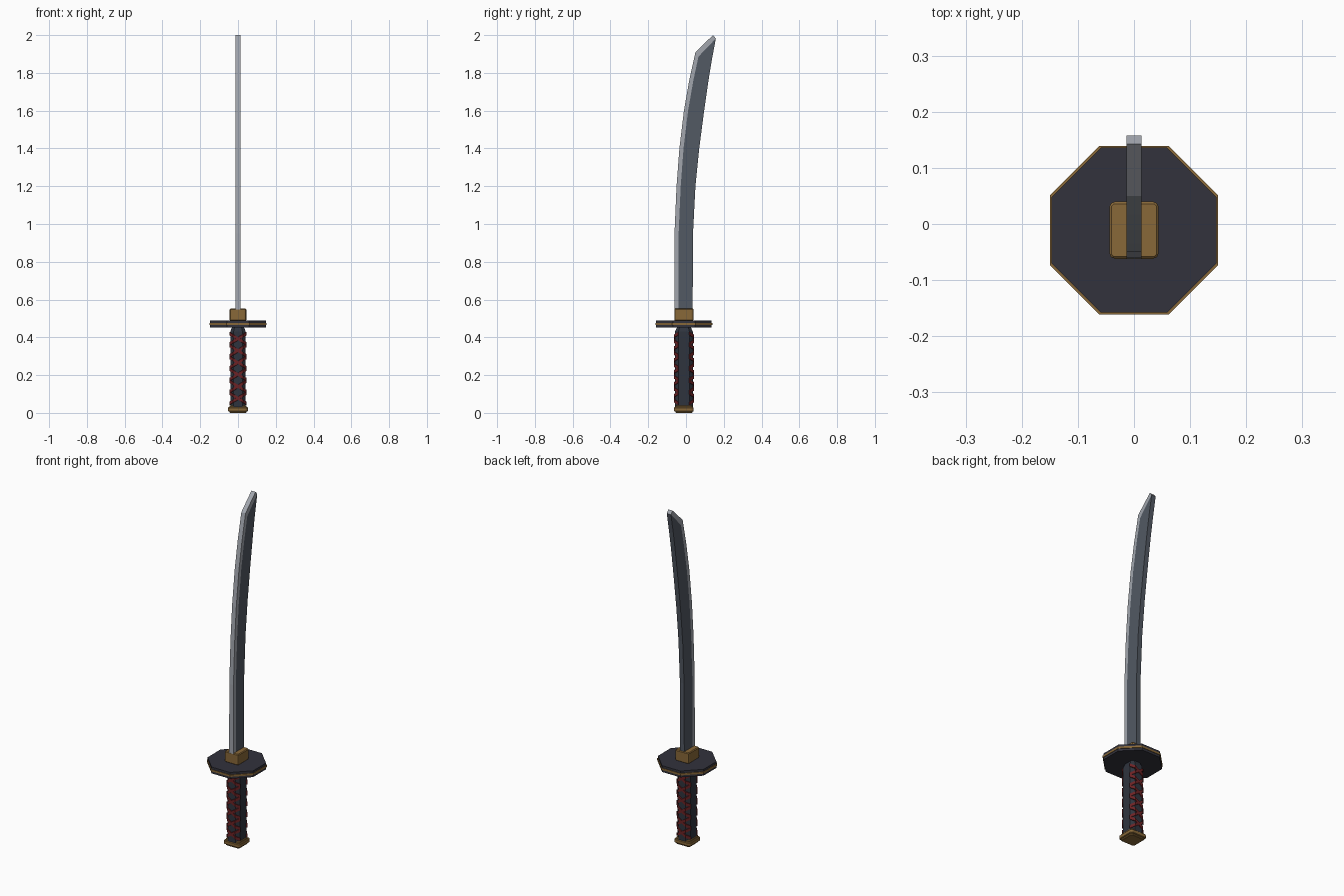
import bpy, bmesh, math
from mathutils import Vector

if "Cube" in bpy.data.objects:
    bpy.data.objects.remove(bpy.data.objects["Cube"], do_unlink=True)


def material(name, r, g, b):
    m = bpy.data.materials.new(name)
    m.use_nodes = True
    m.diffuse_color = (r, g, b, 1)
    m.node_tree.nodes["Principled BSDF"].inputs["Base Color"].default_value = (r, g, b, 1)
    return m


STEEL = material("dark steel", 0.085, 0.10, 0.125)
EDGE = material("pale edge steel", 0.36, 0.38, 0.42)
GOLD = material("old gold", 0.25, 0.14, 0.04)
IRON = material("dark iron", 0.032, 0.032, 0.045)
GRIP = material("blue black grip", 0.028, 0.034, 0.048)
RED = material("dark red cord", 0.15, 0.016, 0.018)
MID = -0.011  # common centre line of the hilt in y


def finish(name, bm, *mats, bevel=0):
    bmesh.ops.remove_doubles(bm, verts=bm.verts, dist=0.0001)
    bmesh.ops.recalc_face_normals(bm, faces=bm.faces)
    mesh = bpy.data.meshes.new(name)
    bm.to_mesh(mesh)
    bm.free()
    for m in mats:
        mesh.materials.append(m)
    ob = bpy.data.objects.new(name, mesh)
    bpy.context.collection.objects.link(ob)
    if bevel:
        mod = ob.modifiers.new("bevel", "BEVEL")
        mod.width = bevel
        mod.segments = 1
    return ob


def loft(bm, rings):
    """Skin closed rings of points and cap both ends."""
    loops = [[bm.verts.new(p) for p in ring] for ring in rings]
    n = len(loops[0])
    for a, b in zip(loops, loops[1:]):
        for i in range(n):
            j = (i + 1) % n
            bm.faces.new((a[i], a[j], b[j], b[i]))
    bm.faces.new(loops[0][::-1])
    bm.faces.new(loops[-1])


def chamfered(hx, hy, cut, z):
    """Rectangle with cut corners at height z."""
    pts = []
    for sx, sy in ((1, 1), (-1, 1), (-1, -1), (1, -1)):
        pair = [(sx * hx, sy * (hy - cut)), (sx * (hx - cut), sy * hy)]
        pts += pair if sx * sy > 0 else pair[::-1]
    return [(x, MID + y, z) for x, y in pts]


def prism(name, mat, hx, hy, cut, z0, z1, bevel=0):
    bm = bmesh.new()
    loft(bm, [chamfered(hx, hy, cut, z0), chamfered(hx, hy, cut, z1)])
    return finish(name, bm, mat, bevel=bevel)


# Pommel: a gold cap with a slightly wider middle rim
bm = bmesh.new()
for h, z0, z1 in ((0.045, 0, 0.04), (0.052, 0.008, 0.03)):
    loft(bm, [chamfered(h, h, 0.008, z0), chamfered(h, h, 0.008, z1)])
finish("pommel", bm, GOLD, bevel=0.003)

# Grip core with cut corners, narrowing under the guard
bm = bmesh.new()
loft(bm, [chamfered(0.041, 0.047, 0.018, 0.03), chamfered(0.041, 0.047, 0.018, 0.43),
          chamfered(0.031, 0.036, 0.013, 0.455)])
finish("grip_core", bm, GRIP)

# Crossed cord bands over the front and back of the grip
HALF_WIDTH, TURNS, LOW, HIGH = 0.008, 6, 0.046, 0.424
pitch = (HIGH - LOW) / TURNS
outline = [(-0.041, 0.028), (-0.023, 0.047), (0.023, 0.047), (0.041, 0.028)]
bm = bmesh.new()
for side in (-1, 1):
    for lean in (-1, 1):
        for k in range(TURNS):
            rings = []
            for x, y in outline:
                z = LOW + pitch * (k + 0.5) + lean * x / 0.082 * (pitch - 2 * HALF_WIDTH * 0.6)
                rings.append([(x * s, MID + side * y * s, z + w)
                              for s, w in ((0.96, -HALF_WIDTH), (1.12, -HALF_WIDTH),
                                           (1.12, HALF_WIDTH), (0.96, HALF_WIDTH))])
            loft(bm, rings)
finish("grip_cord", bm, RED)

# Octagonal guard: two iron plates around a gold rim
oct_cut = 0.15 * (2 - math.sqrt(2))
for name, z0, z1 in (("guard_lower_plate", 0.453, 0.466), ("guard_upper_plate", 0.477, 0.49)):
    prism(name, IRON, 0.147, 0.147, oct_cut, z0, z1)
prism("guard_rim", GOLD, 0.15, 0.15, oct_cut, 0.466, 0.477)

# Blade collar
prism("blade_collar", GOLD, 0.044, 0.051, 0.006, 0.488, 0.552, bevel=0.005)

# Curved blade: rows of (edge, strip line, spine) as (y, z)
THICK = 0.0135
stations = [(0.5, -0.062, 0.035), (0.95, -0.061, 0.037), (1.2, -0.05, 0.05),
            (1.4, -0.035, 0.07), (1.6, -0.011, 0.096), (1.76, 0.017, 0.119)]
rows = [((e, z), (e + 0.022, z), (s, z)) for z, e, s in stations]
rows.append(((0.05, 1.91), (0.066, 1.886), (0.137, 1.87)))
rows.append(((0.143, 2.0), (0.158, 1.982), (0.158, 1.982)))
bm = bmesh.new()
grid = {sx: [[bm.verts.new((sx * THICK, y, z)) for y, z in row] for row in rows] for sx in (-1, 1)}
L, R = grid[-1], grid[1]


def face(verts, index):
    bm.faces.new(verts).material_index = index


for i in range(len(rows) - 1):
    last = i == len(rows) - 2
    for g in (L, R):
        face((g[i][0], g[i][1], g[i + 1][1], g[i + 1][0]), 1)
        body = (g[i][1], g[i][2], g[i + 1][1])
        face(body if last else body[:2] + (g[i + 1][2], g[i + 1][1]), 0)
    end = 1 if last else 2
    face((L[i][0], L[i + 1][0], R[i + 1][0], R[i][0]), 1)
    face((L[i][2], L[i + 1][end], R[i + 1][end], R[i][2]), 0)
# End caps at the tip and inside the collar
face((L[-1][0], L[-1][1], R[-1][1], R[-1][0]), 1)
for c in (0, 1):
    face((L[0][c], L[0][c + 1], R[0][c + 1], R[0][c]), 0)
bmesh.ops.delete(bm, geom=[v for v in bm.verts if not v.link_faces], context="VERTS")
finish("blade", bm, STEEL, EDGE)
